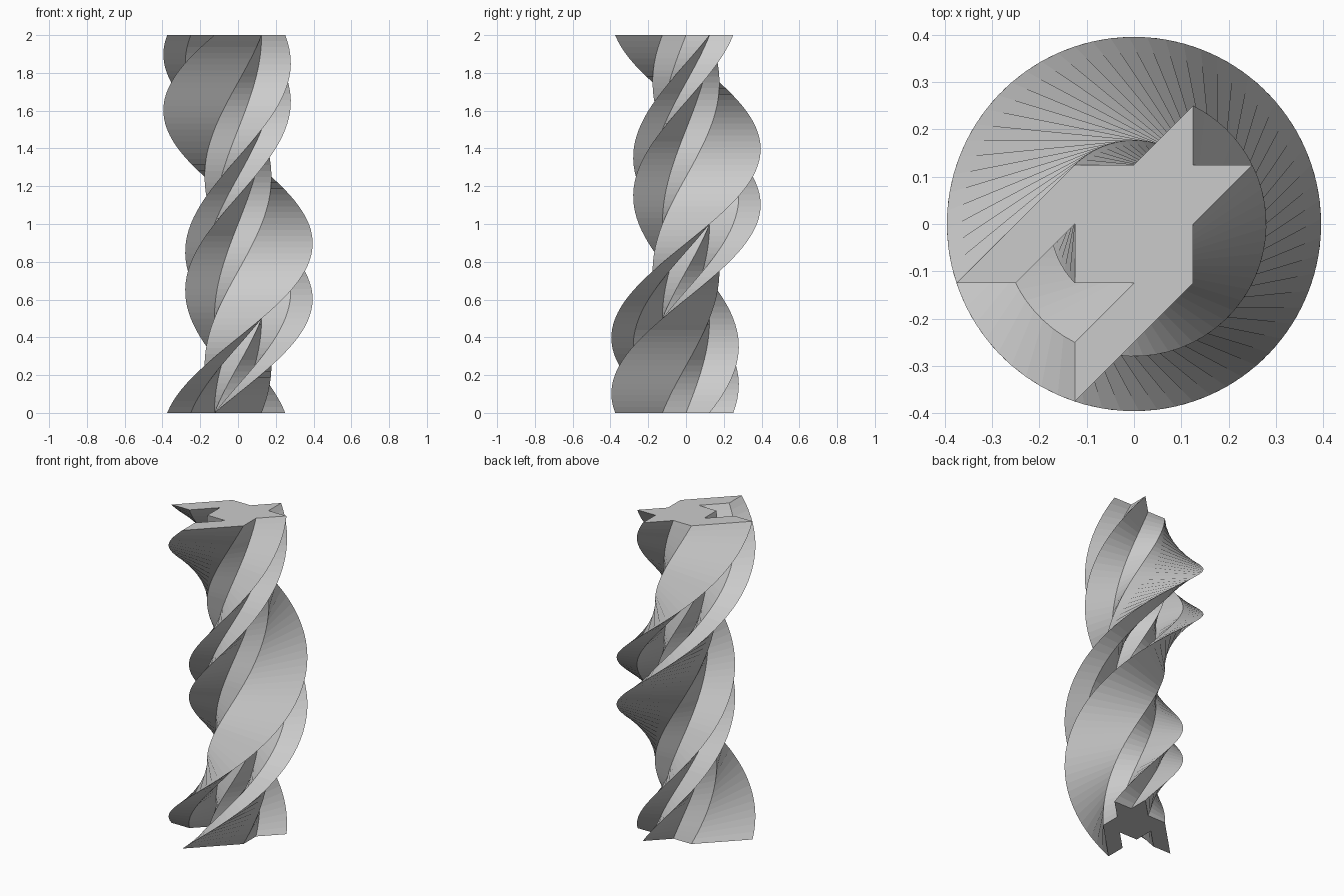
import bpy, bmesh
from math import sin, cos, tau

if "Cube" in bpy.data.objects:
    bpy.data.objects.remove(bpy.data.objects["Cube"])

HEIGHT, STEPS, U = 2.0, 64, 0.125

# Half of the star-like section in 1/8 units; the rest mirrors across the line y = x
half = [(-1, 0), (-2, -1), (-3, -1), (-1, 1), (0, 1), (1, 2)]
profile = [(-1, -1)] + half + [(1, 1)] + [(y, x) for x, y in reversed(half)]
profile = [(x * U, y * U) for x, y in reversed(profile)]   # counter-clockwise

# Stack the section upwards through one full counter-clockwise turn
bm = bmesh.new()
rings = []
for i in range(STEPS + 1):
    a = tau * i / STEPS
    rings.append([bm.verts.new((x * cos(a) - y * sin(a), x * sin(a) + y * cos(a),
                                HEIGHT * i / STEPS)) for x, y in profile])
n = len(profile)
for low, high in zip(rings, rings[1:]):
    for j in range(n):
        k = (j + 1) % n
        bm.faces.new((low[j], low[k], high[k], high[j]))

# End caps
bm.faces.new(rings[0][::-1])
bm.faces.new(rings[-1])
bmesh.ops.recalc_face_normals(bm, faces=bm.faces)

mesh = bpy.data.meshes.new("twisted_column")
bm.to_mesh(mesh)
bm.free()
bpy.context.collection.objects.link(bpy.data.objects.new("twisted_column", mesh))
